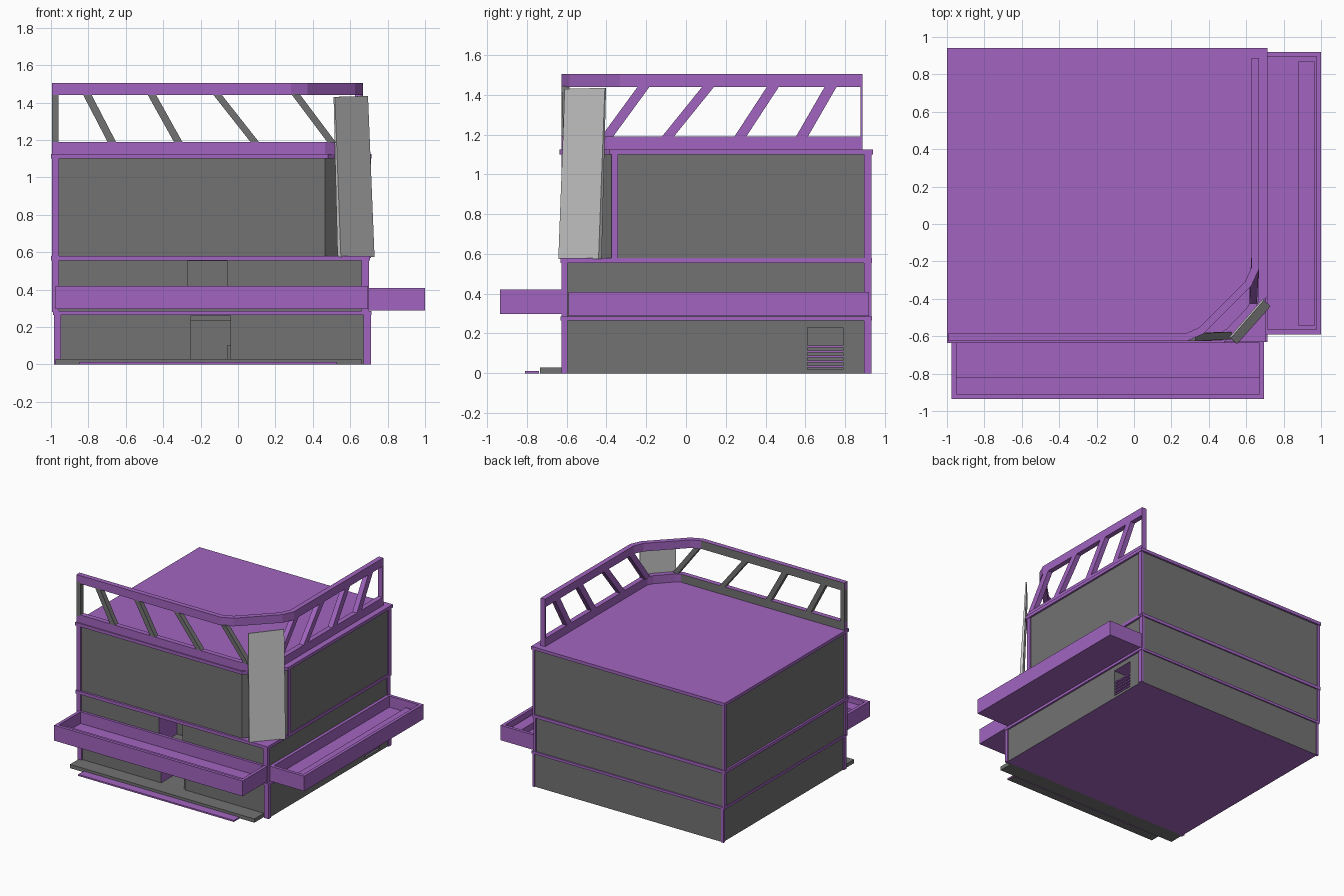
import bpy, bmesh
from mathutils import Vector

cube = bpy.data.objects.get("Cube")
if cube:
    bpy.data.objects.remove(cube, do_unlink=True)


def material(name, rgb):
    m = bpy.data.materials.new(name)
    m.use_nodes = True
    m.diffuse_color = (*rgb, 1)
    m.node_tree.nodes["Principled BSDF"].inputs["Base Color"].default_value = (*rgb, 1)
    return m


PURPLE = material("purple trim", (0.36, 0.13, 0.53))
GREY = material("grey wall", (0.17, 0.17, 0.17))
PALE = material("pale panel", (0.6, 0.6, 0.6))


def loft(name, lower, upper, *mats):
    """Solid between two matching loops of 3D points."""
    bm = bmesh.new()
    a = [bm.verts.new(p) for p in lower]
    b = [bm.verts.new(p) for p in upper]
    bm.faces.new(a[::-1])
    bm.faces.new(b)
    for i in range(len(a)):
        j = (i + 1) % len(a)
        bm.faces.new((a[i], a[j], b[j], b[i]))
    bmesh.ops.recalc_face_normals(bm, faces=bm.faces)
    me = bpy.data.meshes.new(name)
    bm.to_mesh(me)
    bm.free()
    for m in mats:
        me.materials.append(m)
    ob = bpy.data.objects.new(name, me)
    bpy.context.collection.objects.link(ob)
    return ob


def prism(name, pts, z0, z1, *mats):
    return loft(name, [(x, y, z0) for x, y in pts], [(x, y, z1) for x, y in pts], *mats)


def box(name, x0, x1, y0, y1, z0, z1, *mats):
    return prism(name, [(x0, y0), (x1, y0), (x1, y1), (x0, y1)], z0, z1, *mats)


def paint(ob, rule):
    for p in ob.data.polygons:
        if rule(p.center, p.normal):
            p.material_index = 1


def cut(ob, *bounds):
    cutter = box("opening_cutter", *bounds, GREY)
    mod = ob.modifiers.new("opening", "BOOLEAN")
    mod.operation = "DIFFERENCE"
    mod.solver = "EXACT"
    mod.object = cutter
    bpy.context.view_layer.objects.active = ob
    bpy.ops.object.modifier_apply(modifier=mod.name)
    bpy.data.objects.remove(cutter, do_unlink=True)


def chamfered(x0, x1, y0, y1, cx, cy):
    return [(x0, y0), (cx, y0), (x1, cy), (x1, y1), (x0, y1)]


# Storeys with recessed openings
ground = box("ground_floor", -0.975, 0.7, -0.615, 0.925, 0, 0.27, GREY, PURPLE)
cut(ground, -0.25, -0.04, -0.7, -0.39, 0.03, 0.26)
cut(ground, 0.55, 0.8, 0.61, 0.79, 0.02, 0.23)
middle = box("middle_floor", -0.985, 0.69, -0.615, 0.925, 0.28, 0.56, GREY, PURPLE)
cut(middle, -0.27, -0.06, -0.7, -0.39, 0.33, 0.552)
for floor in (ground, middle):
    paint(floor, lambda c, n: n.z < -0.5 or
          (abs(n.x) > 0.5 and -0.3 < c.x < 0 and c.y < 0))
prism("upper_floor", chamfered(-0.985, 0.7, -0.615, 0.925, 0.465, -0.375), 0.57, 1.11, GREY)

# Door details and vent louvres
box("door_lintel", -0.25, -0.04, -0.6, -0.58, 0.235, 0.26, GREY)
box("door_block", -0.06, -0.04, -0.6, -0.5, 0.03, 0.1, GREY)
for i in range(5):
    z = 0.03 + i * 0.025
    box("vent_slat", 0.66, 0.695, 0.61, 0.79, z, z + 0.01, PURPLE)

# Floor bands and roof
box("ground_band", -0.99, 0.715, -0.632, 0.935, 0.265, 0.285, PURPLE)
box("middle_band", -1, 0.705, -0.632, 0.935, 0.555, 0.58, PURPLE)
prism("roof", chamfered(-1, 0.715, -0.635, 0.94, 0.48, -0.385), 1.1, 1.125, PURPLE)

# Corner posts
for z0, z1, x0, x1 in ((0, 0.27, -0.985, 0.71), (0.28, 0.56, -0.995, 0.7), (0.57, 1.11, -0.995, 0.71)):
    box("front_left_post", x0, x0 + 0.038, -0.627, -0.597, z0, z1, PURPLE)
    box("back_left_post", x0, x0 + 0.02, 0.91, 0.932, z0, z1, PURPLE)
    box("back_right_post", x1 - 0.02, x1, 0.895, 0.932, z0, z1, PURPLE)
    if z1 < 1:
        box("front_right_post", x1 - 0.04, x1, -0.627, -0.597, z0, z1, PURPLE)
    else:
        box("chamfer_post", x1 - 0.03, x1, -0.375, -0.342, z0, z1, PURPLE)


# Projecting trays with a rim and an inner ledge
def tray(name, x0, x1, y0, y1, z0, z1, ledge):
    t = 0.025
    box(name + "_floor", x0, x1, y0, y1, z0, z0 + 0.03, PURPLE)
    box(name + "_ledge", *ledge, z0 + 0.03, z0 + 0.08, PURPLE)
    for a, b, c, d in ((x0, x0 + t, y0, y1), (x1 - t, x1, y0, y1),
                       (x0 + t, x1 - t, y0, y0 + t), (x0 + t, x1 - t, y1 - t, y1)):
        box(name + "_rim", a, b, c, d, z0, z1, PURPLE)


tray("front_tray", -0.975, 0.695, -0.935, -0.61, 0.297, 0.42, (-0.955, 0.67, -0.91, -0.82))
tray("right_tray", 0.69, 1, -0.59, 0.92, 0.288, 0.408, (0.88, 0.965, -0.545, 0.87))
# Ribbons that carry the tray line along the walls
box("front_tray_back", -0.985, 0.7, -0.63, -0.6, 0.297, 0.33, PURPLE)

# Entrance steps
box("upper_step", -0.975, 0.66, -0.735, -0.61, 0, 0.03, GREY)
step = box("lower_step", -0.85, 0.53, -0.81, -0.74, 0, 0.012, PURPLE, GREY)
paint(step, lambda c, n: n.z < -0.5)


# Roof railing: two bent rails
def rail(name, path, z0, z1, half=0.02):
    pts = [Vector(p) for p in path]
    left, right = [], []
    for i, p in enumerate(pts):
        a = (p - pts[i - 1]).normalized() if i else None
        b = (pts[i + 1] - p).normalized() if i + 1 < len(pts) else None
        a, b = a or b, b or a
        n1, n2 = Vector((-a.y, a.x)), Vector((-b.y, b.x))
        m = (n1 + n2).normalized()
        off = m * half / m.dot(n1)
        left.append(p + off)
        right.append(p - off)
    ob = prism(name, right + left[::-1], z0, z1, PURPLE, GREY)
    paint(ob, lambda c, n: n.y > 0.99 and c.y < 0)


FRONT, SIDE = -0.606, 0.647
rail("lower_rail", [(-0.995, FRONT), (0.46, FRONT), (0.51, -0.575), (0.62, -0.46),
                    (SIDE, -0.41), (SIDE, 0.888)], 1.12, 1.19)
rail("upper_rail", [(-0.995, FRONT), (0.28, FRONT), (0.36, -0.57), (0.61, -0.32),
                    (SIDE, -0.24), (SIDE, 0.888)], 1.44, 1.505)


# Slanted struts: front ones run in x, side ones in y
def strut(low, high, front, w=0.045, shift=0.0):
    def ring(s, z, d):
        if front:
            y = FRONT + d
            return [(s, y - 0.02, z), (s + w, y - 0.02, z), (s + w, y + 0.02, z), (s, y + 0.02, z)]
        x = SIDE - d
        return [(x - 0.02, s, z), (x + 0.02, s, z), (x + 0.02, s + w, z), (x - 0.02, s + w, z)]
    loft("front_strut" if front else "side_strut", ring(low, 1.185, shift),
         ring(high, 1.445, 0), GREY if front else PURPLE)


for low, high in ((-0.695, -0.83), (-0.34, -0.485), (0.07, -0.135)):
    strut(low, high, True)
strut(0.48, 0.285, True, shift=0.01)
for low, high in ((-0.125, 0.085), (0.24, 0.41), (0.55, 0.7)):
    strut(low, high, False, 0.06)
strut(-0.43, -0.24, False, 0.06, 0.01)
box("front_end_post", -0.995, -0.96, FRONT - 0.02, FRONT + 0.02, 1.18, 1.45, GREY)
box("side_end_post", SIDE - 0.02, SIDE + 0.02, 0.878, 0.888, 1.18, 1.45, PURPLE)

# Leaning corner sign panel
loft("corner_panel",
     [(0.55, -0.642, 0.575), (0.73, -0.44, 0.575), (0.712, -0.424, 0.575), (0.532, -0.626, 0.575)],
     [(0.518, -0.61, 1.43), (0.695, -0.408, 1.435), (0.688, -0.402, 1.435), (0.511, -0.604, 1.43)],
     PALE)
